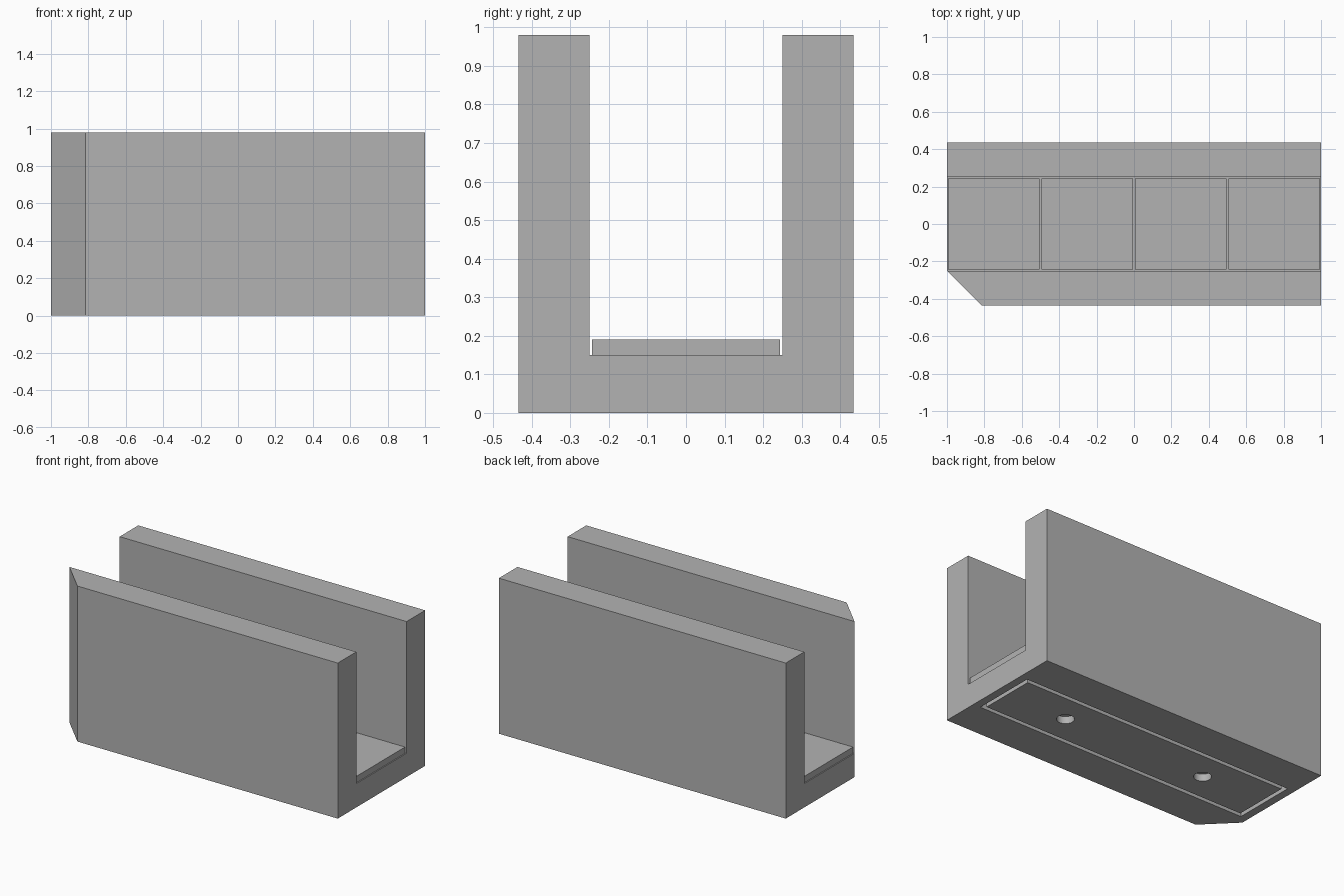
import bpy, bmesh
from mathutils import Vector

if "Cube" in bpy.data.objects:
    bpy.data.objects.remove(bpy.data.objects["Cube"], do_unlink=True)

HALF_Y, INNER_Y, HEIGHT, FLOOR = 0.435, 0.25, 0.98, 0.15
CUT_DEPTH = 0.045

grey = bpy.data.materials.new("plain grey")
grey.use_nodes = True
colour = (0.45, 0.45, 0.45, 1)
grey.diffuse_color = colour
grey.node_tree.nodes["Principled BSDF"].inputs["Base Color"].default_value = colour


def finish(bm, name):
    bmesh.ops.recalc_face_normals(bm, faces=bm.faces)
    mesh = bpy.data.meshes.new(name)
    bm.to_mesh(mesh)
    bm.free()
    mesh.materials.append(grey)
    obj = bpy.data.objects.new(name, mesh)
    bpy.context.collection.objects.link(obj)
    return obj


def box(bm, x0, x1, y0, y1, z0, z1):
    verts = bmesh.ops.create_cube(bm, size=1)["verts"]
    bmesh.ops.scale(bm, vec=(x1 - x0, y1 - y0, z1 - z0), verts=verts)
    bmesh.ops.translate(bm, vec=((x0 + x1) / 2, (y0 + y1) / 2, (z0 + z1) / 2), verts=verts)


# U-shaped channel, extruded along x
bm = bmesh.new()
profile = [(-HALF_Y, 0), (-INNER_Y, 0), (HALF_Y, 0), (HALF_Y, HEIGHT), (INNER_Y, HEIGHT),
           (INNER_Y, FLOOR), (-INNER_Y, FLOOR), (-INNER_Y, HEIGHT), (-HALF_Y, HEIGHT)]
end = bm.faces.new([bm.verts.new((-1, y, z)) for y, z in profile])
moved = bmesh.ops.extrude_face_region(bm, geom=[end], use_keep_orig=True)["geom"]
bmesh.ops.translate(bm, vec=(2, 0, 0), verts=[v for v in moved if isinstance(v, bmesh.types.BMVert)])

# Bevelled front corner at the -x end: split the end face, then slide the outer edge in
hinge = [v for v in bm.verts if v.co.x < 0 and abs(v.co.y + INNER_Y) < 0.001 and v.co.z < 0.2]
bmesh.ops.connect_verts(bm, verts=hinge)
for v in bm.verts:
    if v.co.x < 0 and v.co.y < -0.4:
        v.co.x += HALF_Y - INNER_Y
channel = finish(bm, "channel")

# Cutters: a rectangular groove and two round sockets in the underside
bm = bmesh.new()
OX, OY, W = 0.95, 0.203, 0.025
outer = [Vector((sx * OX, sy * OY, -0.1)) for sx, sy in ((-1, -1), (1, -1), (1, 1), (-1, 1))]
inner = [Vector((p.x - W * (1 if p.x > 0 else -1), p.y - W * (1 if p.y > 0 else -1), p.z)) for p in outer]
vo, vi = [bm.verts.new(p) for p in outer], [bm.verts.new(p) for p in inner]
ring = [bm.faces.new((vo[i], vo[i - 3], vi[i - 3], vi[i])) for i in range(4)]
top = bmesh.ops.extrude_face_region(bm, geom=ring, use_keep_orig=True)["geom"]
bmesh.ops.translate(bm, vec=(0, 0, 0.1 + CUT_DEPTH), verts=[v for v in top if isinstance(v, bmesh.types.BMVert)])
for x in (-0.5, 0.5):
    made = bmesh.ops.create_cone(bm, cap_ends=True, segments=32, radius1=0.05, radius2=0.05, depth=0.2)
    bmesh.ops.translate(bm, vec=(x, 0, CUT_DEPTH - 0.1), verts=made["verts"])
cutter = finish(bm, "underside_cutter")
cutter.hide_render = True

mod = channel.modifiers.new("underside_cuts", "BOOLEAN")
mod.object, mod.operation, mod.solver = cutter, "DIFFERENCE", "EXACT"
bpy.context.view_layer.objects.active = channel
bpy.ops.object.modifier_apply(modifier=mod.name)
bpy.data.objects.remove(cutter, do_unlink=True)

# Four square pads lying in the channel
PAD = 0.2435
for i in range(4):
    bm = bmesh.new()
    x = -0.75 + 0.5 * i
    box(bm, x - PAD, x + PAD, -PAD, PAD, FLOOR, FLOOR + 0.04)
    finish(bm, f"floor_pad_{i + 1}")

# Smooth the round socket walls, keep every corner sharp
bpy.ops.object.select_all(action="DESELECT")
channel.select_set(True)
bpy.context.view_layer.objects.active = channel
bpy.ops.object.shade_smooth_by_angle(angle=0.5)
